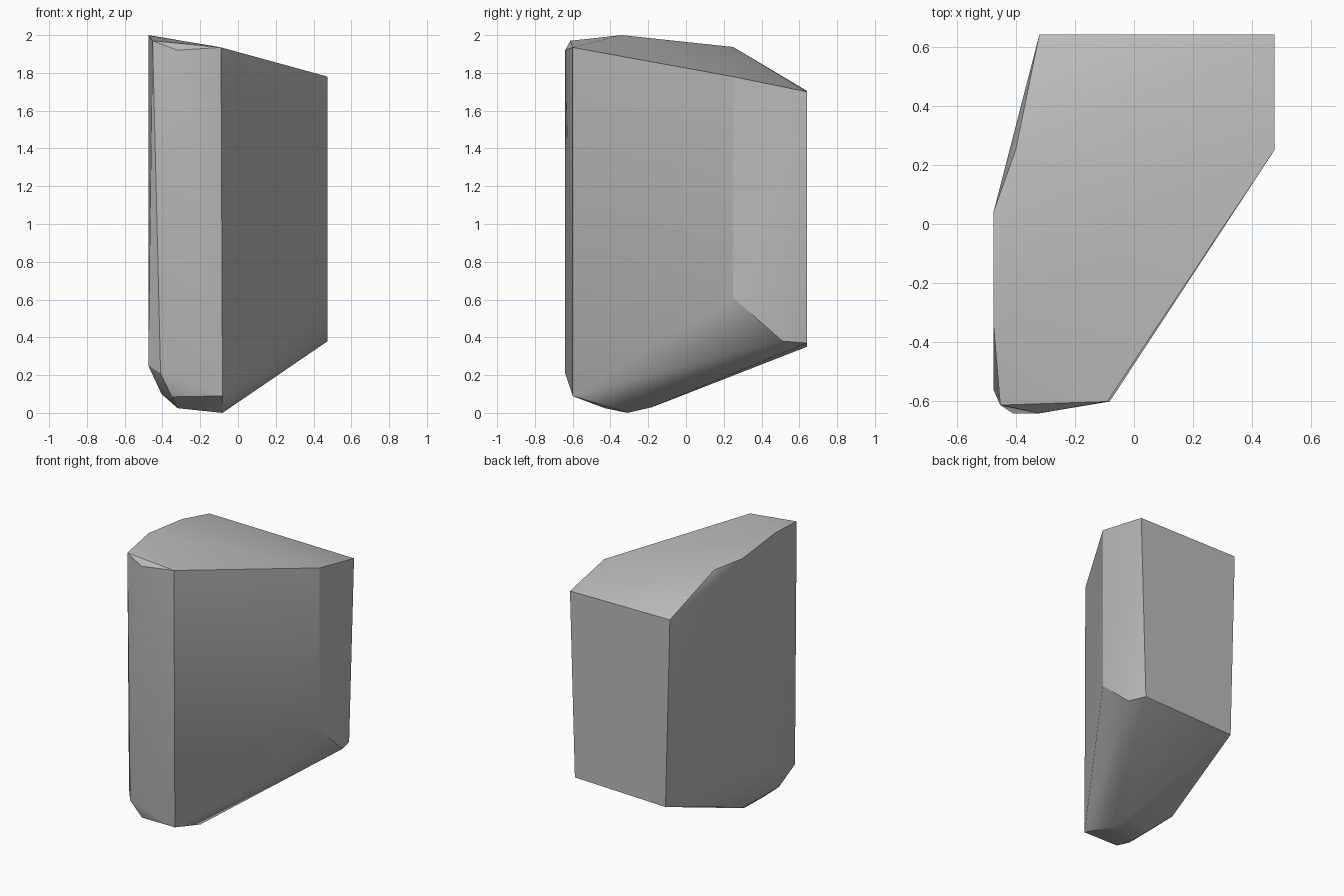
import bpy, bmesh, math

cube = bpy.data.objects.get("Cube")
if cube:
    bpy.data.objects.remove(cube, do_unlink=True)

# Single stone colour
stone = bpy.data.materials.new("grey_stone")
stone.use_nodes = True
colour = (0.5, 0.5, 0.5, 1.0)
stone.diffuse_color = colour
stone.node_tree.nodes["Principled BSDF"].inputs["Base Color"].default_value = colour

# Sloping crown, clockwise from the front
crown = [
    (-0.09, -0.60, 1.935), (-0.32, -0.64, 1.92), (-0.452, -0.612, 1.97),
    (-0.475, -0.34, 2.0), (-0.475, 0.04, 1.957), (-0.40, 0.25, 1.937),
    (-0.32, 0.64, 1.705), (0.475, 0.64, 1.70), (0.475, 0.25, 1.78),
]
# Lower ends of the upright walls
wall_foot = [
    (-0.082, -0.60, 0.09), (-0.41, -0.64, 0.21), (-0.475, -0.56, 0.25),
    (-0.475, -0.05, 0.42), (-0.285, 0.64, 0.35), (0.436, 0.64, 0.37),
    (0.475, 0.51, 0.38), (0.475, 0.25, 0.61),
]
# Chipped underside
underside = [
    (-0.35, -0.59, 0.085), (-0.405, -0.48, 0.10), (-0.32, -0.43, 0.025),
    (-0.082, -0.31, 0.0), (-0.10, -0.18, 0.03), (-0.32, -0.20, 0.03),
    (-0.40, -0.09, 0.10),
]

# Faceted block wrapped around the three rings of corners
bm = bmesh.new()
for corner in crown + wall_foot + underside:
    bm.verts.new(corner)
hull = bmesh.ops.convex_hull(bm, input=bm.verts[:])
unused = [g for g in hull["geom_interior"] if isinstance(g, bmesh.types.BMVert)]
bmesh.ops.delete(bm, geom=unused, context='VERTS')
bmesh.ops.dissolve_limit(bm, angle_limit=math.radians(1), verts=bm.verts[:], edges=bm.edges[:])
bmesh.ops.recalc_face_normals(bm, faces=bm.faces[:])
mesh = bpy.data.meshes.new("stone_block")
bm.to_mesh(mesh)
bm.free()
mesh.materials.append(stone)

block = bpy.data.objects.new("stone_block", mesh)
bpy.context.collection.objects.link(block)
bpy.context.view_layer.objects.active = block
block.select_set(True)
bpy.ops.object.shade_smooth_by_angle(angle=math.radians(30))
